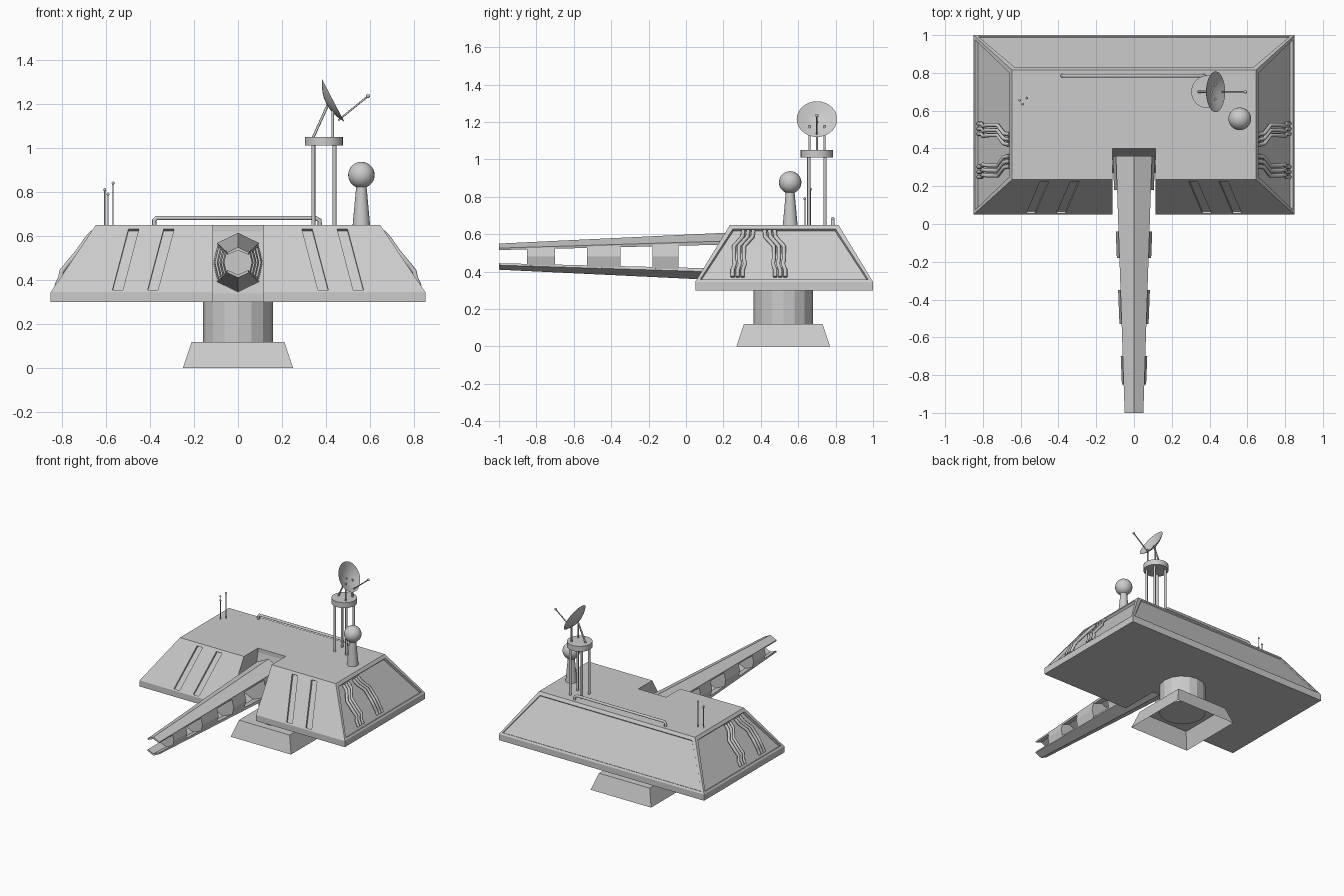
import bpy, bmesh, math
from mathutils import Vector, Matrix

if "Cube" in bpy.data.objects:
    bpy.data.objects.remove(bpy.data.objects["Cube"])


def finish(bm, name, smooth=False):
    bmesh.ops.recalc_face_normals(bm, faces=bm.faces)
    me = bpy.data.meshes.new(name)
    bm.to_mesh(me)
    bm.free()
    ob = bpy.data.objects.new(name, me)
    bpy.context.collection.objects.link(ob)
    if smooth:
        activate(ob)
        bpy.ops.object.shade_smooth_by_angle(angle=math.radians(40))
    return ob


def activate(ob):
    bpy.ops.object.select_all(action='DESELECT')
    ob.select_set(True)
    bpy.context.view_layer.objects.active = ob


def loft_bm(rings, caps=(True, True)):
    bm = bmesh.new()
    vs = [[bm.verts.new(p) for p in r] for r in rings]
    n = len(vs[0])
    for a, b in zip(vs, vs[1:]):
        for i in range(n):
            j = (i + 1) % n
            bm.faces.new((a[i], a[j], b[j], b[i]))
    if caps[0]:
        bm.faces.new(vs[0][::-1])
    if caps[1]:
        bm.faces.new(vs[-1])
    bmesh.ops.recalc_face_normals(bm, faces=bm.faces)
    return bm


def rect(x, y0, y1, z):
    return [(-x, y0, z), (x, y0, z), (x, y1, z), (-x, y1, z)]


def lathe(name, profile, segs, matrix, smooth=False):
    rings = [[(r * math.cos(2 * math.pi * i / segs), r * math.sin(2 * math.pi * i / segs), z)
              for i in range(segs)] for r, z in profile]
    bm = loft_bm(rings)
    bm.transform(matrix)
    return finish(bm, name, smooth)


def at(x, y, z=0):
    return Matrix.Translation((x, y, z))


def ball(name, pos, r, u=24, v=14):
    bm = bmesh.new()
    bmesh.ops.create_uvsphere(bm, u_segments=u, v_segments=v, radius=r, matrix=at(*pos))
    return finish(bm, name, True)


def tube(name, pts, r, res=2):
    cu = bpy.data.curves.new(name, 'CURVE')
    cu.dimensions = '3D'
    cu.bevel_depth = r
    cu.bevel_resolution = res
    cu.use_fill_caps = True
    sp = cu.splines.new('POLY')
    sp.points.add(len(pts) - 1)
    for p, c in zip(sp.points, pts):
        p.co = (*c, 1)
    ob = bpy.data.objects.new(name, cu)
    bpy.context.collection.objects.link(ob)
    activate(ob)
    bpy.ops.object.convert(target='MESH')
    bpy.ops.object.shade_smooth_by_angle(angle=math.radians(50))


def cut(target, cutter):
    activate(target)
    m = target.modifiers.new('cut', 'BOOLEAN')
    m.operation = 'DIFFERENCE'
    m.solver = 'EXACT'
    m.object = cutter
    bpy.ops.object.modifier_apply(modifier=m.name)
    bpy.data.objects.remove(cutter)


# Sloped hull with recessed panels on the sides and back
bm = loft_bm([rect(.85, .05, 1.0, .30), rect(.85, .05, 1.0, .345), rect(.645, .235, .815, .65)])
sides = [f for f in bm.faces if f.normal.z > .1 and abs(f.normal.x) > .4]
back = [f for f in bm.faces if f.normal.z > .1 and f.normal.y > .4]
for faces, depth in ((sides, -.018), (back, -.006)):
    bmesh.ops.inset_individual(bm, faces=faces, thickness=.03, depth=0)
    bmesh.ops.inset_individual(bm, faces=faces, thickness=.004, depth=depth)
hull = finish(bm, 'hull')

# Gun slot through the front of the hull
slot = [(-.1, .2), (-.1, .8), (.40, .8), (.40, .62), (.34, .34), (.34, .2)]
cut(hull, finish(loft_bm([[(x, y, z) for y, z in slot] for x in (-.115, .115)]), 'slot_cutter'))

# Slanted grooves on the front face
slope = .19 / .305
nrm = Vector((0, -.305, .19)).normalized() * .012
for s in (-1, 1):
    for xt in (.29, .45):
        q = [Vector((s * x, .05 + (z - .345) * slope, z))
             for x, z in ((xt, .63), (xt + .047, .63), (xt + .12, .355), (xt + .073, .355))]
        cut(hull, finish(loft_bm([[p - nrm for p in q], [p + nrm for p in q]]), 'groove_cutter'))

# Pedestal: hollow base and faceted column
finish(loft_bm([rect(.25, .27, .77, 0), rect(.21, .31, .73, .12)], (False, True)), 'pedestal_base')
lathe('pedestal_column', [(.16, .10), (.16, .31)], 16, at(0, .52))


# Tapered barrel: two roof-shaped rails joined by hexagonal blocks
def section(pts, y, flip=1):
    s = .55 + .45 * (y + 1) / 1.2
    return [(x * s, y, .48 + flip * z * s) for x, z in pts]


rail = [(-.09, .083), (0, .127), (.09, .083), (.085, .064), (0, .10), (-.085, .064)]
for name, flip in (('upper_rail', 1), ('lower_rail', -1)):
    finish(loft_bm([section(rail, -1, flip), section(rail, .36, flip)]), name)
block = [(-.106, 0), (-.088, .075), (0, .115), (.088, .075),
         (.106, 0), (.088, -.075), (0, -.115), (-.088, -.075)]
for y0, y1 in ((-.85, -.70), (-.53, -.35), (-.18, -.04), (.18, .36)):
    finish(loft_bm([section(block, y0), section(block, y1)]), 'barrel_block')

# Bent pipes on both side panels (y offset, z, bulge), mirrored front/back
path = [(.055, .618, -.008), (.06, .585, .0), (.105, .535, .0), (.105, .47, .010),
        (.10, .44, .014), (.112, .41, .0), (.112, .372, -.008)]
for sx in (-1, 1):
    for sy in (-1, 1):
        for k in range(3):
            pts = [(sx * (.645 + (.65 - z) / .305 * .205 + b), .39 + sy * (dy - .025 + .027 * k), z)
                   for dy, z, b in path]
            tube('side_pipe', pts, .011)

# Roof handrail
tube('roof_rail', [(-.38, .785, .645), (-.38, .785, .672), (-.37, .785, .682),
                   (.35, .785, .682), (.37, .785, .672), (.372, .785, .645)], .010)

# Radar tower
for sx in (-1, 1):
    for sy in (-1, 1):
        tube('tower_leg', [(.39 + sx * .048, .70 + sy * .043, z) for z in (.645, 1.02)], .009)
lathe('tower_platform', [(.087, 1.01), (.087, 1.05)], 24, at(.39, .70), True)
for dy in (-.04, .04):
    tube('dish_strut', [(.43, .70 + dy, 1.045), (.43, .70 + dy, 1.18)], .006)
tube('dish_back_strut', [(.34, .70, 1.045), (.41, .70, 1.20)], .006)

# Dish facing up and to the right
axis = Vector((.885, 0, .465))
bowl = [(.004 + .104 * t, .034 * t * t) for t in (0, .25, .5, .75, 1)]
inner = [(r, z + .005) for r, z in bowl[:-1]][::-1]
tilt = axis.to_track_quat('Z', 'Y').to_matrix().to_4x4()
lathe('radar_dish', bowl + inner, 28, Matrix.Translation(Vector((.432, .70, 1.215)) - axis * .034) @ tilt, True)
tube('dish_feed', [(.455, .70, 1.125), (.59, .70, 1.235)], .004)
ball('dish_feed_tip', (.59, .70, 1.235), .009, 12, 8)

# Sensor ball on a tapered post
lathe('sensor_post', [(.04, .645), (.023, .83)], 20, at(.56, .557), True)
ball('sensor_ball', (.56, .557, .877), .06)

# Whip antennas
for x, y, z in ((-.605, .655, .81), (-.59, .635, .79), (-.567, .667, .84)):
    tube('antenna', [(x, y, .645), (x, y, z)], .003, 1)
    ball('antenna_tip', (x, y, z), .007, 10, 6)
